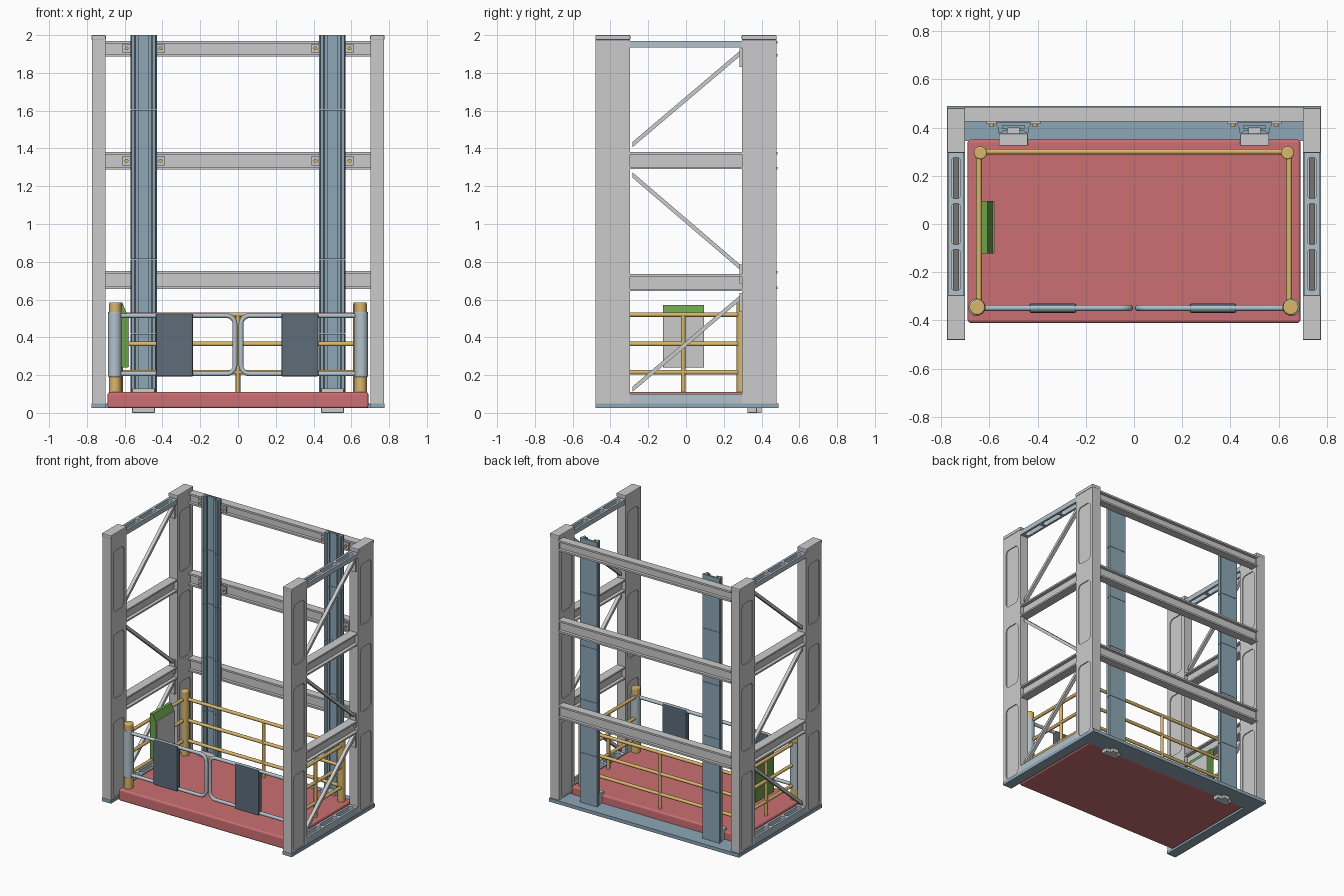
import bpy, bmesh, math
from mathutils import Vector

if "Cube" in bpy.data.objects:
    bpy.data.objects.remove(bpy.data.objects["Cube"])


def mat(name, r, g, b):
    m = bpy.data.materials.new(name)
    m.diffuse_color = (r, g, b, 1)
    m.use_nodes = True
    m.node_tree.nodes["Principled BSDF"].inputs["Base Color"].default_value = m.diffuse_color
    return m


STEEL = mat("blue_steel", 0.27, 0.39, 0.47)
PALE = mat("pale_steel", 0.45, 0.54, 0.60)
RED = mat("red_deck", 0.60, 0.16, 0.17)
YELLOW = mat("yellow_paint", 0.70, 0.47, 0.15)
SLATE = mat("slate_panel", 0.11, 0.15, 0.19)
GREEN = mat("green_case", 0.15, 0.36, 0.07)


def add(name, bm, m=None, bevel=0, segs=2, smooth=False):
    bmesh.ops.recalc_face_normals(bm, faces=bm.faces)
    me = bpy.data.meshes.new(name)
    bm.to_mesh(me)
    bm.free()
    ob = bpy.data.objects.new(name, me)
    bpy.context.collection.objects.link(ob)
    if m:
        me.materials.append(m)
    if bevel:
        b = ob.modifiers.new("bevel", "BEVEL")
        b.width, b.segments = bevel, segs
    if smooth:
        bpy.context.view_layer.objects.active = ob
        ob.select_set(True)
        bpy.ops.object.shade_smooth_by_angle()
        ob.select_set(False)
    return ob


def cube(bm, x0, x1, y0, y1, z0, z1):
    vs = bmesh.ops.create_cube(bm, size=1)["verts"]
    for v in vs:
        v.co = Vector(((x0 + x1) / 2 + v.co.x * (x1 - x0),
                       (y0 + y1) / 2 + v.co.y * (y1 - y0),
                       (z0 + z1) / 2 + v.co.z * (z1 - z0)))
    return vs


def box(name, x, y, z, m=None, bevel=0, segs=2):
    bm = bmesh.new()
    cube(bm, *x, *y, *z)
    return add(name, bm, m, bevel, segs)


def prism(name, pts, place, a, b, m=None):
    """Extrude a 2D outline from a to b; place(u, v, t) gives the 3D point."""
    bm = bmesh.new()
    f = bm.faces.new([bm.verts.new(place(u, v, a)) for u, v in pts])
    new = bmesh.ops.extrude_face_region(bm, geom=[f])["geom"]
    d = Vector(place(0, 0, b)) - Vector(place(0, 0, a))
    bmesh.ops.translate(bm, vec=d, verts=[v for v in new if isinstance(v, bmesh.types.BMVert)])
    return add(name, bm, m)


def rod(name, p, q, r, m=None, bevel=0):
    p, q = Vector(p), Vector(q)
    bm = bmesh.new()
    bmesh.ops.create_cone(bm, cap_ends=True, segments=24, radius1=r, radius2=r, depth=(q - p).length)
    bm.transform((q - p).to_track_quat("Z", "Y").to_matrix().to_4x4())
    bmesh.ops.translate(bm, vec=(p + q) / 2, verts=bm.verts)
    ob = add(name, bm, m, smooth=True)
    if bevel:
        b = ob.modifiers.new("bevel", "BEVEL")
        b.width, b.segments, b.limit_method = bevel, 3, "ANGLE"
    return ob


def round_rect(y0, y1, z0, z1, r):
    pts = []
    for cy, cz, a in ((y1 - r, z1 - r, 0), (y0 + r, z1 - r, 90), (y0 + r, z0 + r, 180), (y1 - r, z0 + r, 270)):
        for k in range(6):
            t = math.radians(a + k * 18)
            pts.append((cy + r * math.cos(t), cz + r * math.sin(t)))
    return pts


def cut(ob, cutter):
    md = ob.modifiers.new("cut", "BOOLEAN")
    md.operation, md.object, md.solver = "DIFFERENCE", cutter, "EXACT"
    bpy.context.view_layer.objects.active = ob
    bpy.ops.object.modifier_apply(modifier="cut")
    bpy.data.objects.remove(cutter)


def h_section(w, h, t, web):
    """H outline with its web upright, centred on zero."""
    a, b, c = w / 2, h / 2, web / 2
    right = [(a, -b), (a, -b + t), (c, -b + t), (c, b - t), (a, b - t), (a, b)]
    return right + [(-u, v) for u, v in reversed(right)]


# Base frame
box("base_back_plate", (-0.775, 0.775), (0.345, 0.49), (0.025, 0.05), STEEL)

for s, side in ((-1, "left"), (1, "right")):
    def sx(a, b):
        return (min(s * a, s * b), max(s * a, s * b))

    box(side + "_base_plate", sx(0.70, 0.775), (-0.48, 0.345), (0.025, 0.05), STEEL)

    # Corner posts with pressed panels on inner and outer faces
    for y0, y1, end in ((-0.48, -0.295, "front"), (0.295, 0.48, "back")):
        post = box(f"{side}_{end}_post", sx(0.702, 0.772), (y0 + 0.002, y1 - 0.002), (0.05, 1.98))
        for z0, z1 in ((0.055, 0.61), (0.78, 1.255), (1.42, 1.87)):
            for xa, xb in ((0.766, 0.80), (0.68, 0.708)):
                cut(post, prism("cutter", round_rect(y0 + 0.03, y1 - 0.03, z0, z1, 0.03),
                                lambda u, v, t: (s * t, u, v), xa, xb))
        box(f"{side}_{end}_post_cap", sx(0.70, 0.775), (y0, y1), (1.975, 2.0), None, 0.004)

    # Side beams
    for i, zc in enumerate((0.69, 1.335)):
        prism(f"{side}_side_beam_{i}", h_section(0.066, 0.09, 0.012, 0.016),
              lambda u, v, t: (s * 0.7375 + u, t, zc + v), -0.297, 0.297)

    # Slotted ladder beams at top and bottom
    for z0, z1, nm in ((1.935, 1.97, "top"), (0.045, 0.10, "bottom")):
        beam = box(f"{side}_{nm}_ladder_beam", sx(0.704, 0.772), (-0.297, 0.297), (z0, z1), PALE)
        for yc in (-0.19, 0.0, 0.19):
            cut(beam, prism("cutter", round_rect(s * 0.738 - 0.018, s * 0.738 + 0.018, yc - 0.085, yc + 0.085, 0.014),
                            lambda u, v, t: (u, v, t), z0 + (0.02 if nm == "bottom" else -0.02), z1 + 0.05))

    # Diagonal braces with gusset plates
    for i, (za, zb) in enumerate(((0.125, 0.615), (1.26, 0.765), (1.42, 1.91))):
        prism(f"{side}_brace_{i}", [(-0.284, za - 0.014), (0.294, zb - 0.014), (0.294, zb + 0.014), (-0.284, za + 0.014)],
              lambda u, v, t: (s * t, u, v), 0.725, 0.75)
        box(f"{side}_gusset_{i}", sx(0.715, 0.76), (0.284, 0.297), (zb - 0.08, zb + 0.02))

    # Mast rail: slotted profile in stacked lengths
    half = [(0.07, 0.422), (0.07, 0.408), (0.064, 0.40), (0.064, 0.38), (0.048, 0.38),
            (0.042, 0.388), (0.027, 0.388), (0.027, 0.396), (0.046, 0.396), (0.046, 0.408)]
    prof = half + [(-x, y) for x, y in reversed(half)]
    for i, (z0, z1) in enumerate(((0.025, 0.42), (0.42, 0.815), (0.815, 1.21), (1.21, 1.605), (1.605, 2.0))):
        prism(f"{side}_mast_rail_{i}", prof, lambda u, v, t: (s * 0.50 + u, v, t),
              z0, z1 - (0.002 if i < 4 else 0), STEEL)

    # Carriage shoe running on the mast
    box(side + "_carriage_shoe", sx(0.44, 0.56), (0.325, 0.375), (0.0, 0.13), None, 0.003)
    box(side + "_carriage_tongue", sx(0.475, 0.525), (0.37, 0.40), (0.0, 0.12))

    # Mast clamps and bolts
    for z in (1.335, 1.93):
        for x in (0.41, 0.59):
            box(side + "_mast_clamp", sx(x - 0.022, x + 0.022), (0.414, 0.428), (z - 0.024, z + 0.024))
            rod(side + "_clamp_bolt", (s * x, 0.404, z), (s * x, 0.418, z), 0.01, YELLOW)

    # Cage corner posts and gate sleeve
    rod(side + "_front_cage_post", (s * 0.65, -0.345, 0.10), (s * 0.65, -0.345, 0.585), 0.032, YELLOW, 0.006)
    rod(side + "_back_cage_post", (s * 0.637, 0.295, 0.10), (s * 0.637, 0.295, 0.585), 0.027, YELLOW, 0.006)
    rod(side + "_gate_sleeve", (s * 0.652, -0.345, 0.19), (s * 0.652, -0.345, 0.535), 0.036, PALE, 0.004)

    # Side cage rails
    for z in (0.215, 0.365, 0.52):
        rod(side + "_cage_rail", (s * 0.643, -0.345, z), (s * 0.643, 0.295, z), 0.012, YELLOW)
    rod(side + "_cage_upright", (s * 0.643, -0.015, 0.10), (s * 0.643, -0.015, 0.52), 0.012, YELLOW)

    # Gate: bent tube and infill panel
    path = [(0.65, 0.515)] + round_rect(0.016, 1.0, 0.207, 0.515, 0.045)[6:18] + [(0.65, 0.207)]
    cu = bpy.data.curves.new(side + "_gate_tube", "CURVE")
    cu.dimensions, cu.bevel_depth, cu.bevel_resolution, cu.use_fill_caps = "3D", 0.0125, 4, True
    sp = cu.splines.new("POLY")
    sp.points.add(len(path) - 1)
    for p, (x, z) in zip(sp.points, path):
        p.co = (s * x, -0.348, z, 1)
    cu.materials.append(PALE)
    bpy.context.collection.objects.link(bpy.data.objects.new(side + "_gate_tube", cu))
    px = (-0.435, -0.238) if s < 0 else (0.23, 0.425)
    box(side + "_gate_panel", px, (-0.368, -0.33), (0.192, 0.525), SLATE, 0.008)

# Back cross beams
for i, (z0, z1) in enumerate(((0.655, 0.75), (1.288, 1.38), (1.888, 1.968))):
    prism(f"back_cross_beam_{i}", h_section(0.06, z1 - z0, 0.013, 0.016),
          lambda u, v, t: (t, 0.455 + u, (z0 + z1) / 2 + v), -0.704, 0.704)

# Lifting platform
box("platform", (-0.69, 0.69), (-0.41, 0.35), (0.025, 0.11), RED, 0.012, 3)

# Back cage rails
for z in (0.215, 0.365, 0.52):
    rod("back_cage_rail", (-0.637, 0.30, z), (0.637, 0.30, z), 0.012, YELLOW)
rod("back_cage_upright", (0, 0.30, 0.10), (0, 0.30, 0.52), 0.012, YELLOW)

# Control box with sloped top and face plate
prism("control_box", [(-0.633, 0.24), (-0.582, 0.24), (-0.582, 0.51), (-0.608, 0.572), (-0.633, 0.572)],
      lambda u, v, t: (u, t, v), -0.122, 0.095, GREEN)
box("control_face_plate", (-0.584, -0.578), (-0.12, 0.093), (0.242, 0.525))
